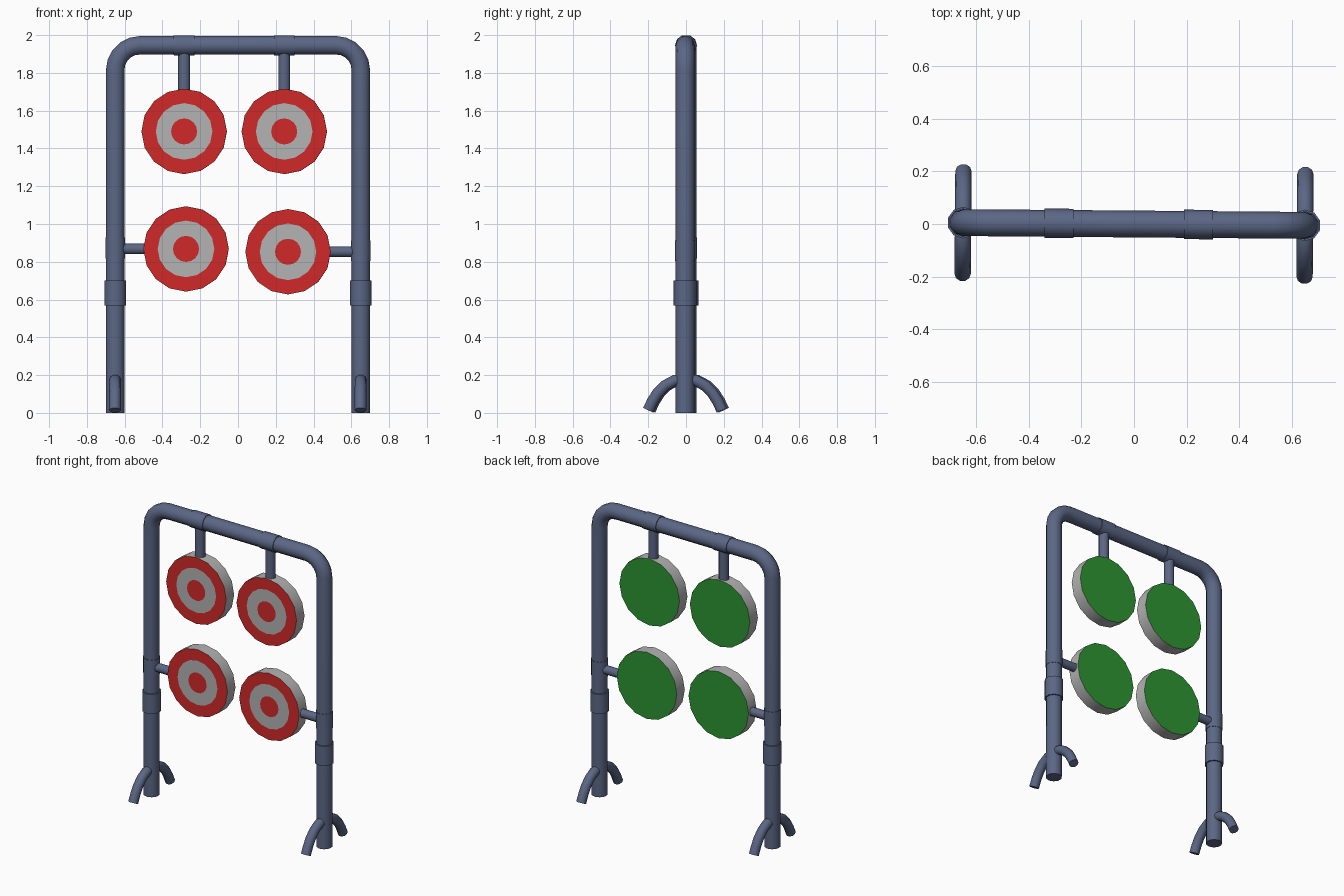
import bpy, bmesh, math
from mathutils import Vector, Matrix

if "Cube" in bpy.data.objects:
    bpy.data.objects.remove(bpy.data.objects["Cube"])

YAW = Matrix.Rotation(-0.008, 4, 'Z')   # the stand is turned very slightly


def material(name, rgb):
    m = bpy.data.materials.new(name)
    m.diffuse_color = (*rgb, 1)
    m.use_nodes = True
    m.node_tree.nodes["Principled BSDF"].inputs["Base Color"].default_value = m.diffuse_color
    return m


steel = material("steel_blue", (0.105, 0.135, 0.235))
red = material("target_red", (0.63, 0.022, 0.022))
grey = material("target_grey", (0.45, 0.45, 0.45))
green = material("target_green", (0.025, 0.30, 0.03))


def finish(name, bm, mats):
    bmesh.ops.recalc_face_normals(bm, faces=bm.faces)
    bm.transform(YAW)
    me = bpy.data.meshes.new(name)
    bm.to_mesh(me)
    bm.free()
    for m in mats:
        me.materials.append(m)
    me.shade_smooth()
    me.set_sharp_from_angle(angle=math.radians(46))
    ob = bpy.data.objects.new(name, me)
    bpy.context.collection.objects.link(ob)
    return ob


def tube(name, path, radius, sides=10, binormal=(0, 1, 0)):
    """Sweep a polygon along a planar path; binormal is the plane's normal."""
    bm = bmesh.new()
    pts = [Vector(p) for p in path]
    b = Vector(binormal)
    rings = []
    for i, p in enumerate(pts):
        d0 = (p - pts[max(i - 1, 0)]).normalized()
        d1 = (pts[min(i + 1, len(pts) - 1)] - p).normalized()
        n = b.cross((d0 + d1).normalized())
        rings.append([bm.verts.new(p + radius * (math.cos(a) * b + math.sin(a) * n))
                      for a in (math.tau * k / sides for k in range(sides))])
    for r0, r1 in zip(rings, rings[1:]):
        for k in range(sides):
            j = (k + 1) % sides
            bm.faces.new((r0[k], r0[j], r1[j], r1[k]))
    bm.faces.new(rings[0])
    bm.faces.new(rings[-1])
    return finish(name, bm, [steel])


def target(name, x, z, radius=0.226, half=0.042, sides=16):
    """Round plate: bullseye front, green back, grey rim."""
    bm = bmesh.new()

    def ring(r, y):
        return [bm.verts.new((x + r * math.cos(math.tau * k / sides), y,
                              z + r * math.sin(math.tau * k / sides))) for k in range(sides)]
    rings = [ring(0.069, -half), ring(0.15, -half), ring(radius, -half), ring(radius, half)]
    bm.faces.new(rings[0]).material_index = 0
    for (r0, r1), mat in zip(zip(rings, rings[1:]), (1, 0, 1)):
        for k in range(sides):
            j = (k + 1) % sides
            bm.faces.new((r0[k], r0[j], r1[j], r1[k])).material_index = mat
    bm.faces.new(rings[-1]).material_index = 2
    return finish(name, bm, [red, grey, green])


# Main arch: two posts, rounded corners and top bar
PX, TOP, BEND = 0.65, 1.946, 0.13
corner = [(PX - BEND + BEND * math.cos(a), 0, TOP - BEND + BEND * math.sin(a))
          for a in (math.pi / 2 * k / 5 for k in range(6))]
right_half = [(PX, 0, 0)] + corner
left_half = [(-x, y, z) for x, y, z in reversed(right_half)]
tube("frame_pipe", right_half + left_half, 0.051)

# Hanging targets with stems and collars on the top bar
for side, x in (("left", -0.285), ("right", 0.245)):
    tube(f"top_collar_{side}", [(x - 0.055, 0, TOP), (x + 0.055, 0, TOP)], 0.056)
    tube(f"top_stem_{side}", [(x, 0, TOP), (x, 0, 1.68)], 0.033)
    target(f"top_target_{side}", x, 1.49)

# Side targets, stems, post collars and feet
for side, s, tx, z in (("left", -1, -0.275, 0.868), ("right", 1, 0.265, 0.853)):
    x = s * PX
    tube(f"side_collar_{side}", [(x, 0, z - 0.05), (x, 0, z + 0.06)], 0.054)
    tube(f"side_stem_{side}", [(x, 0, z), (tx + s * 0.2, 0, z)], 0.029)
    target(f"side_target_{side}", tx, z)
    tube(f"joint_collar_{side}", [(x, 0, 0.568), (x, 0, 0.70)], 0.06)
    for end, f in (("front", -1), ("back", 1)):
        path = [(0, 0.175), (0.055, 0.172), (0.105, 0.145), (0.145, 0.105),
                (0.172, 0.063), (0.195, 0.014)]
        tube(f"foot_{end}_{side}", [(x, f * y, h) for y, h in path], 0.031, 10, (1, 0, 0))
